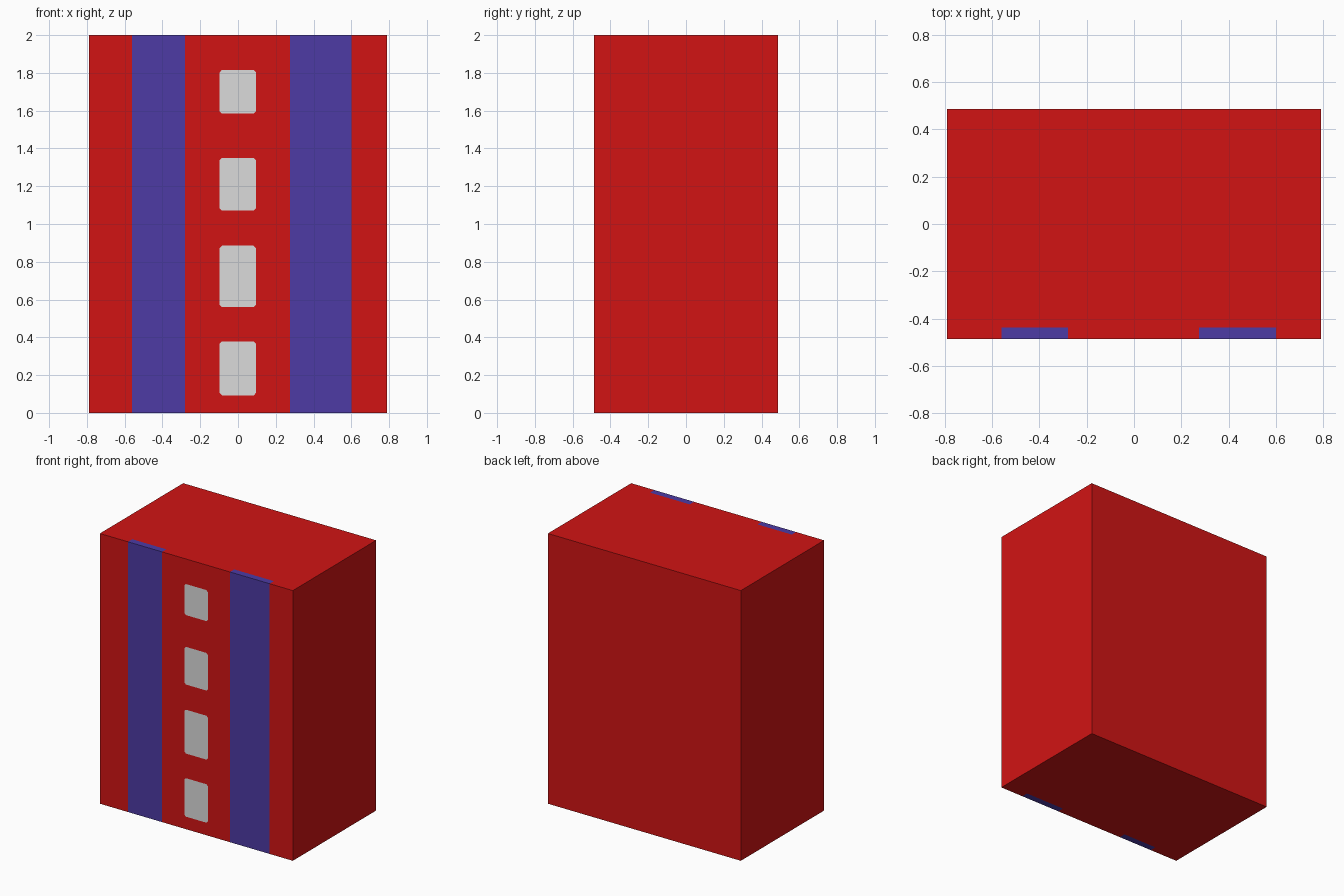
import bpy, bmesh
from mathutils import Vector

if "Cube" in bpy.data.objects:
    bpy.data.objects.remove(bpy.data.objects["Cube"])

W, D, H = 0.79, 0.487, 2.0
STRIPES = [(-0.56, -0.28), (0.275, 0.60)]
WRAP_Y = -0.437          # how far the stripes fold over top and bottom
WINDOWS = [(0.093, 0.378), (0.56, 0.885), (1.071, 1.35), (1.585, 1.815)]


def material(name, rgb):
    m = bpy.data.materials.new(name)
    m.diffuse_color = (*rgb, 1)
    m.use_nodes = True
    m.node_tree.nodes["Principled BSDF"].inputs["Base Color"].default_value = m.diffuse_color
    return m


red = material("bright red", (0.64, 0.007, 0.007))
blue = material("violet blue", (0.074, 0.043, 0.373))
silver = material("light grey", (0.707, 0.707, 0.707))


def finish(bm, name, mats):
    me = bpy.data.meshes.new(name)
    bm.to_mesh(me)
    bm.free()
    for m in mats:
        me.materials.append(m)
    ob = bpy.data.objects.new(name, me)
    bpy.context.collection.objects.link(ob)
    return ob


# Block body, cut along the stripe edges and coloured by position
bm = bmesh.new()
bmesh.ops.create_cube(bm, size=1)
for v in bm.verts:
    v.co = Vector((v.co.x * 2 * W, v.co.y * 2 * D, (v.co.z + 0.5) * H))
cuts = [((x, 0, 0), (1, 0, 0)) for s in STRIPES for x in s]
cuts.append(((0, WRAP_Y, 0), (0, 1, 0)))
for co, no in cuts:
    bmesh.ops.bisect_plane(bm, geom=bm.verts[:] + bm.edges[:] + bm.faces[:],
                           plane_co=co, plane_no=no)
for f in bm.faces:
    c = f.calc_center_median()
    in_stripe = any(a < c.x < b for a, b in STRIPES)
    f.material_index = int(in_stripe and c.y < WRAP_Y)
finish(bm, "block_body", [red, blue])

# Window plates with clipped corners up the middle of the front
for i, (z0, z1) in enumerate(WINDOWS):
    x0, x1, c, y = -0.097, 0.095, 0.012, -D - 0.001
    pts = [(x0 + c, z0), (x1 - c, z0), (x1, z0 + c), (x1, z1 - c),
           (x1 - c, z1), (x0 + c, z1), (x0, z1 - c), (x0, z0 + c)]
    bm = bmesh.new()
    # Counter-clockwise seen from the front, so the face points to -y
    bm.faces.new([bm.verts.new((x, y, z)) for x, z in pts])
    finish(bm, f"front_window_{i + 1}", [silver])
